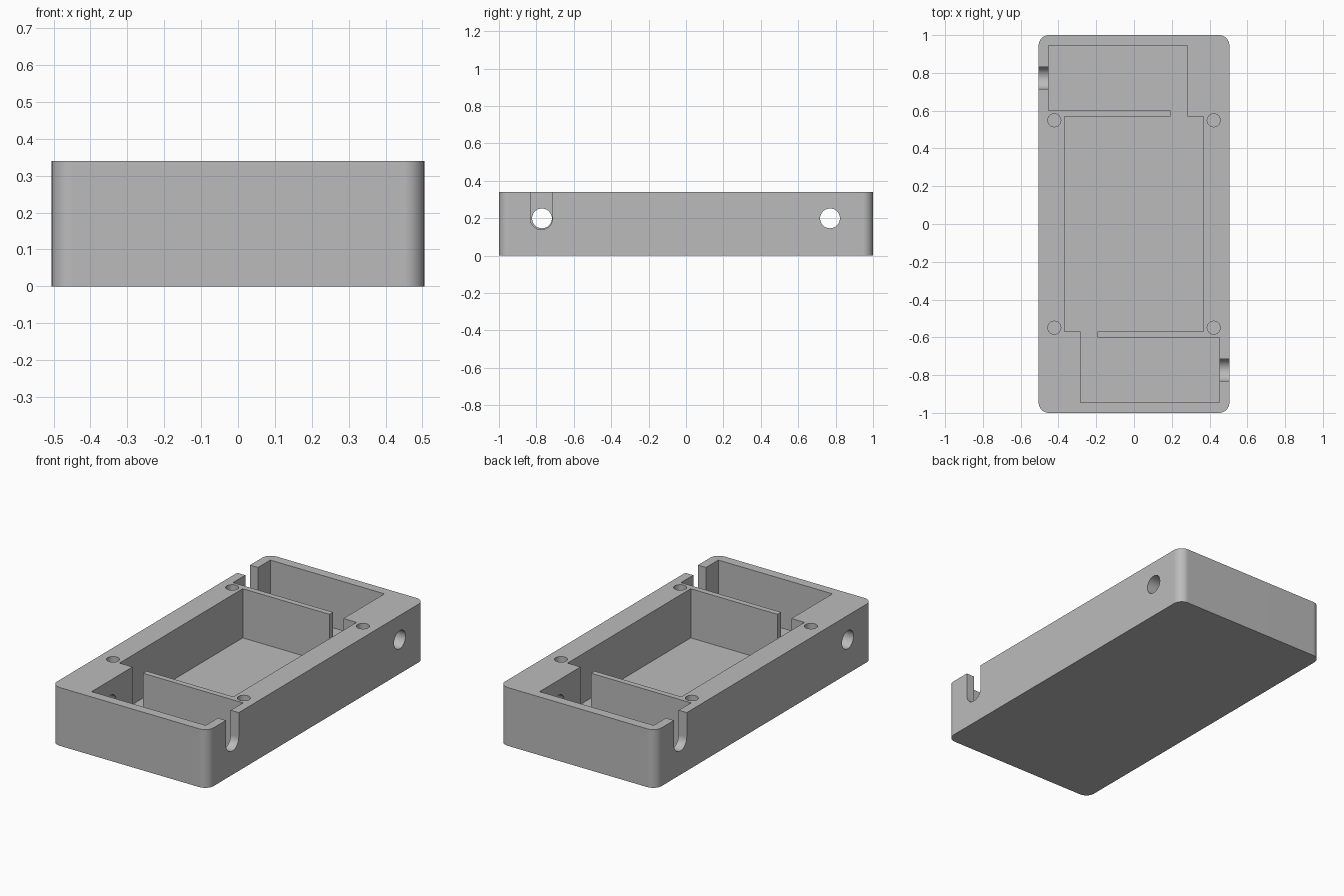
import bpy, bmesh
from math import sin, cos, pi, radians
from mathutils import Vector

cube = bpy.data.objects.get("Cube")
if cube:
    bpy.data.objects.remove(cube, do_unlink=True)

HALF_X, HALF_Y, HEIGHT, FLOOR = 0.505, 1.0, 0.34, 0.053
CORNER = 0.055

grey = bpy.data.materials.new("plain grey")
grey.use_nodes = True
grey.diffuse_color = (0.5, 0.5, 0.5, 1)
grey.node_tree.nodes["Principled BSDF"].inputs["Base Color"].default_value = (0.5, 0.5, 0.5, 1)


def arc(cx, cy, r, start, end, steps):
    """Points along an arc, angles in degrees."""
    angles = [radians(start + (end - start) * i / steps) for i in range(steps + 1)]
    return [(cx + r * cos(a), cy + r * sin(a)) for a in angles]


def circle(cx, cy, r):
    return arc(cx, cy, r, 0, 360, 40)[:-1]


def prism(name, outline, start, end, axis="z"):
    """Extrude a flat outline along z (outline in xy) or x (outline in yz)."""
    bm = bmesh.new()

    def place(p, d):
        return Vector((p[0], p[1], d)) if axis == "z" else Vector((d, p[0], p[1]))

    face = bm.faces.new([bm.verts.new(place(p, start)) for p in outline])
    out = bmesh.ops.extrude_face_region(bm, geom=[face])
    moved = [g for g in out["geom"] if isinstance(g, bmesh.types.BMVert)]
    bmesh.ops.translate(bm, verts=moved, vec=place((0, 0), end - start))
    bmesh.ops.recalc_face_normals(bm, faces=bm.faces)
    mesh = bpy.data.meshes.new(name)
    bm.to_mesh(mesh)
    bm.free()
    mesh.materials.append(grey)
    obj = bpy.data.objects.new(name, mesh)
    bpy.context.collection.objects.link(obj)
    return obj


def turned(points):
    """Half turn about the vertical axis."""
    return [(-x, -y) for x, y in points]


# Rounded block
ix, iy = HALF_X - CORNER, HALF_Y - CORNER
half_block = arc(ix, iy, CORNER, 0, 90, 14) + arc(-ix, iy, CORNER, 90, 180, 14)
body = prism("enclosure_base", half_block + turned(half_block), 0, HEIGHT)

# Main bay joined to two end chambers, leaving thin divider walls
half_cavity = [(0.367, 0.568), (0.283, 0.568), (0.283, 0.945), (-0.453, 0.945),
               (-0.453, 0.601), (0.193, 0.601), (0.193, 0.568), (-0.367, 0.568)]
cutters = [prism("cavity_cutter", half_cavity + turned(half_cavity), FLOOR, HEIGHT + 0.1)]

# Blind screw holes in the rim
for sx in (-1, 1):
    for sy in (-1, 1):
        cutters.append(prism("screw_hole_cutter", circle(sx * 0.422, sy * 0.549, 0.0345),
                             0.1, HEIGHT + 0.1))

# Round cable hole and open cable slot at opposite ends of each long side
slot = arc(0, 0.198, 0.059, 180, 360, 24) + [(0.059, HEIGHT + 0.1), (-0.059, HEIGHT + 0.1)]
for s in (-1, 1):
    cutters.append(prism("cable_hole_cutter", circle(s * 0.77, 0.199, 0.053),
                         s * 0.2, s * 0.6, "x"))
    cutters.append(prism("cable_slot_cutter", [(y - s * 0.773, z) for y, z in slot],
                         s * 0.42, s * 0.6, "x"))

# Carve the block
bpy.ops.object.select_all(action="DESELECT")
body.select_set(True)
bpy.context.view_layer.objects.active = body
for cutter in cutters:
    cutter.hide_render = True
    mod = body.modifiers.new("cut", "BOOLEAN")
    mod.operation, mod.solver, mod.object = "DIFFERENCE", "EXACT", cutter
    bpy.ops.object.modifier_apply(modifier=mod.name)
    bpy.data.objects.remove(cutter, do_unlink=True)

# Smooth round surfaces, crisp edges, flat large faces
bpy.ops.object.shade_smooth_by_angle(angle=radians(30))
weighted = body.modifiers.new("flat faces", "WEIGHTED_NORMAL")
weighted.keep_sharp = True
